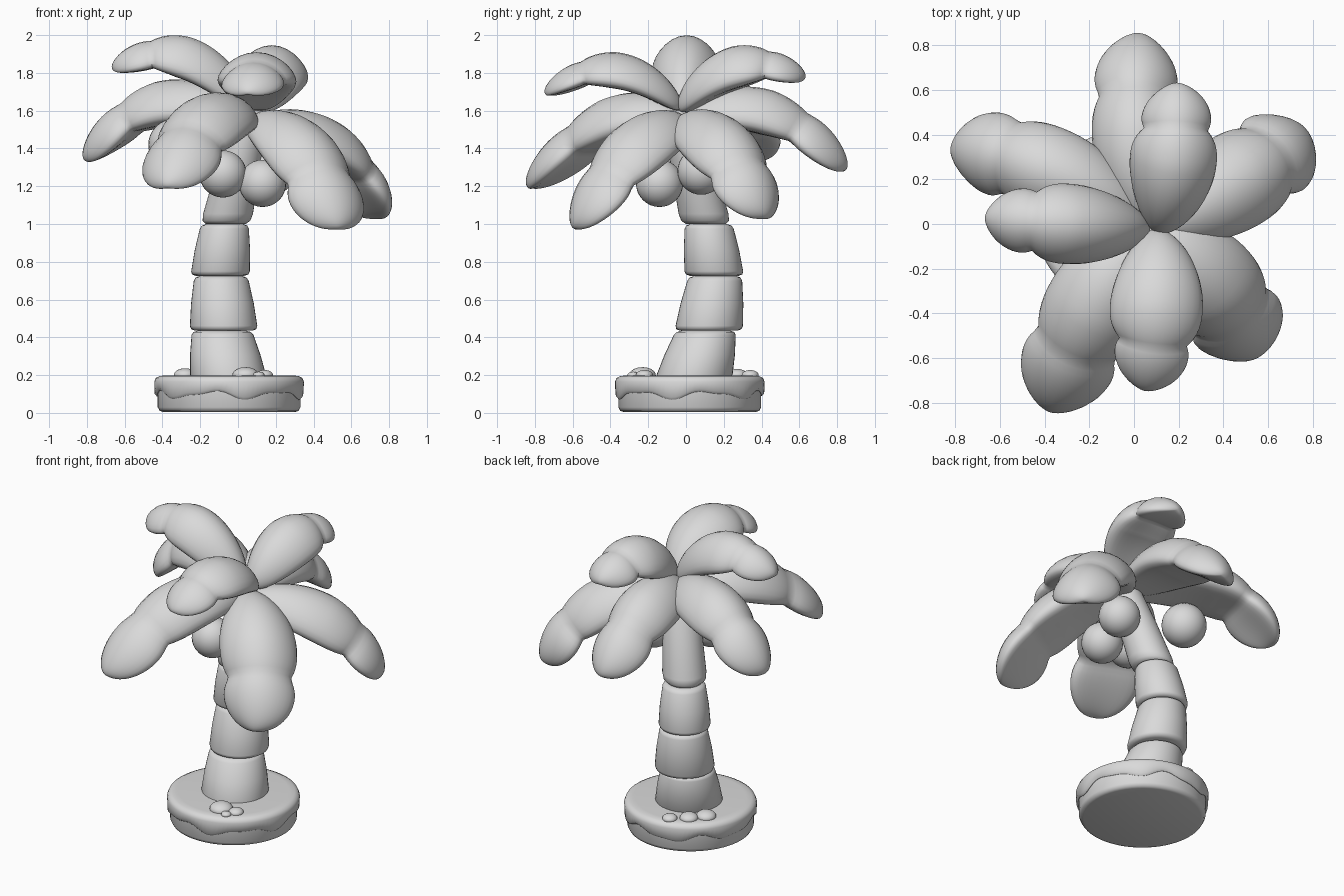
import bpy, bmesh, math
from mathutils import Vector

if "Cube" in bpy.data.objects:
    bpy.data.objects.remove(bpy.data.objects["Cube"])

clay = bpy.data.materials.new("clay_grey")
clay.diffuse_color = (0.7, 0.7, 0.7, 1)
clay.use_nodes = True
clay.node_tree.nodes["Principled BSDF"].inputs["Base Color"].default_value = clay.diffuse_color


def finish(name, bm, angle=50):
    bmesh.ops.recalc_face_normals(bm, faces=bm.faces)
    me = bpy.data.meshes.new(name)
    bm.to_mesh(me)
    bm.free()
    ob = bpy.data.objects.new(name, me)
    bpy.context.collection.objects.link(ob)
    me.materials.append(clay)
    bpy.context.view_layer.objects.active = ob
    ob.select_set(True)
    bpy.ops.object.shade_smooth_by_angle(angle=math.radians(angle))
    ob.select_set(False)
    return ob


def loft(name, rings, angle=50):
    """Skin a list of closed point rings and cap both ends."""
    bm = bmesh.new()
    vs = [[bm.verts.new(p) for p in ring] for ring in rings]
    n = len(vs[0])
    for a, b in zip(vs, vs[1:]):
        for i in range(n):
            j = (i + 1) % n
            bm.faces.new((a[i], a[j], b[j], b[i]))
    bm.faces.new(vs[0])
    bm.faces.new(vs[-1])
    return finish(name, bm, angle)


def circle(x, y, z, r, n=40, wave=None):
    ring = []
    for i in range(n):
        a = math.tau * i / n
        dz = wave(a) if wave else 0
        ring.append((x + r * math.cos(a), y + r * math.sin(a), z + dz))
    return ring


def ball(name, pos, r, flat=1.0):
    bm = bmesh.new()
    bmesh.ops.create_uvsphere(bm, u_segments=28, v_segments=16, radius=r)
    for v in bm.verts:
        v.co = Vector((v.co.x, v.co.y, v.co.z * flat)) + Vector(pos)
    return finish(name, bm)


# Round base with a sand layer whose lower edge drips in waves
BX, BY = -0.047, 0.02
loft("base_disc", [circle(BX, BY, z, r, 64) for z, r in
                   ((0.005, 0.35), (0.011, 0.368), (0.03, 0.378), (0.15, 0.378))])


def drip(a):
    return 0.018 * math.sin(6 * a) + 0.008 * math.sin(11 * a + 1)


loft("sand_layer", [circle(BX, BY, z, r, 96, drip if wavy else None) for z, r, wavy in
                    ((0.105, 0.36, True), (0.095, 0.382, True), (0.108, 0.394, True),
                     (0.165, 0.396, False), (0.185, 0.388, False),
                     (0.196, 0.365, False), (0.198, 0.33, False))])

# Leaning trunk: tapered segments (x, y, z, radius) bottom then top
segments = [
    ((-0.05, 0.04, 0.18, 0.205), (-0.085, 0.105, 0.435, 0.16)),
    ((-0.075, 0.12, 0.435, 0.182), (-0.09, 0.155, 0.725, 0.142)),
    ((-0.095, 0.15, 0.725, 0.158), (-0.07, 0.12, 1.0, 0.127)),
    ((-0.065, 0.105, 1.0, 0.136), (0.07, -0.03, 1.6, 0.09)),
]
for k, (lo, hi) in enumerate(segments):
    rings = []
    for f, inset in ((0, 0.03), (0.03, 0.008), (0.09, 0), (0.5, -0.004),
                     (0.91, 0), (0.97, 0.008), (1, 0.03)):
        x, y, z, r = (a + (b - a) * f for a, b in zip(lo, hi))
        rings.append(circle(x, y, z, r - inset))
    loft(f"trunk_segment_{k + 1}", rings, 60)


# Puffy leaves: a main lobe merging into a tip lobe with a small notch between
def lobes(u, tip_size, tip_pos):
    if u < 0.48:
        main = math.sin(math.pi / 2 * u / 0.48) ** 0.45
    else:
        main = max(0, 1 - ((u - 0.48) / 0.31) ** 2.5) ** 0.4
    tip = tip_size * math.sqrt(max(0, 1 - ((u - tip_pos) / (1 - tip_pos)) ** 2))
    return max(main, tip, 0.02)


def leaf(name, base, mid, end, half_w, half_t, tip_size, tip_pos, droop):
    b, m, e = Vector(base), Vector(mid), Vector(end)
    c = 2 * m - (b + e) / 2
    rings = []
    steps = 48
    for k in range(steps + 1):
        u = (1 - math.cos(math.pi * k / steps)) / 2     # denser at both ends
        p = (1 - u) ** 2 * b + 2 * u * (1 - u) * c + u * u * e
        tan = ((1 - u) * (c - b) + u * (e - c)).normalized()
        side = tan.cross(Vector((0, 0, 1))).normalized()
        up = side.cross(tan)
        s = lobes(u, tip_size, tip_pos)
        thick = half_t * s * (1 - 0.3 * max(0, u - 0.5) / 0.5)
        ring = []
        for i in range(28):
            a = math.tau * i / 28
            across = math.cos(a)
            lift = math.sin(a) * thick - droop * s * across ** 2
            ring.append(p + side * (across * half_w * s) + up * lift)
        rings.append(ring)
    loft(name, rings, 60)


SMALL, BIG = (0.8, 0.8), (0.93, 0.8)
leaves = [
    ("upper_leaf_left", (0.06, -0.02, 1.6), (-0.29, 0.0, 1.885), (-0.665, 0.03, 1.82), 0.18, 0.11, *SMALL, 0.065),
    ("upper_leaf_front", (0.1, -0.03, 1.61), (0.1, -0.38, 1.815), (0.05, -0.745, 1.69), 0.208, 0.095, *SMALL, 0.055),
    ("upper_leaf_back", (0.11, -0.03, 1.6), (0.175, 0.28, 1.835), (0.19, 0.63, 1.77), 0.195, 0.11, *SMALL, 0.065),
    ("lower_leaf_back", (0.06, -0.02, 1.54), (0.01, 0.43, 1.59), (0.025, 0.845, 1.285), 0.2, 0.12, *BIG, 0.065),
    ("lower_leaf_right", (0.08, -0.02, 1.53), (0.5, 0.22, 1.41), (0.745, 0.42, 1.03), 0.22, 0.12, *BIG, 0.065),
    ("lower_leaf_back_left", (0.06, -0.01, 1.54), (-0.41, 0.25, 1.635), (-0.81, 0.33, 1.335), 0.2, 0.12, *BIG, 0.065),
    ("lower_leaf_front_left", (0.06, -0.03, 1.54), (-0.19, -0.4, 1.54), (-0.375, -0.835, 1.195), 0.228, 0.125, *BIG, 0.065),
    ("lower_leaf_front_right", (0.07, -0.02, 1.54), (0.37, -0.31, 1.385), (0.53, -0.59, 0.975), 0.23, 0.12, *BIG, 0.065),
]
for args in leaves:
    leaf(*args)

# Coconuts under the crown
for k, (pos, r) in enumerate([((0.13, -0.14, 1.215), 0.125), ((-0.08, -0.15, 1.265), 0.125),
                              ((0.18, 0.08, 1.28), 0.125), ((-0.34, 0.06, 1.42), 0.135)]):
    ball(f"coconut_{k + 1}", pos, r)

# Pebbles in two clusters on the sand
for k, (x, y, r) in enumerate([(0.04, -0.23, 0.07), (0.14, -0.22, 0.045), (0.11, -0.28, 0.03),
                               (-0.12, 0.34, 0.045), (-0.21, 0.27, 0.055), (-0.28, 0.19, 0.06)]):
    ball(f"pebble_{k + 1}", (x, y, 0.2), r, 0.6)
